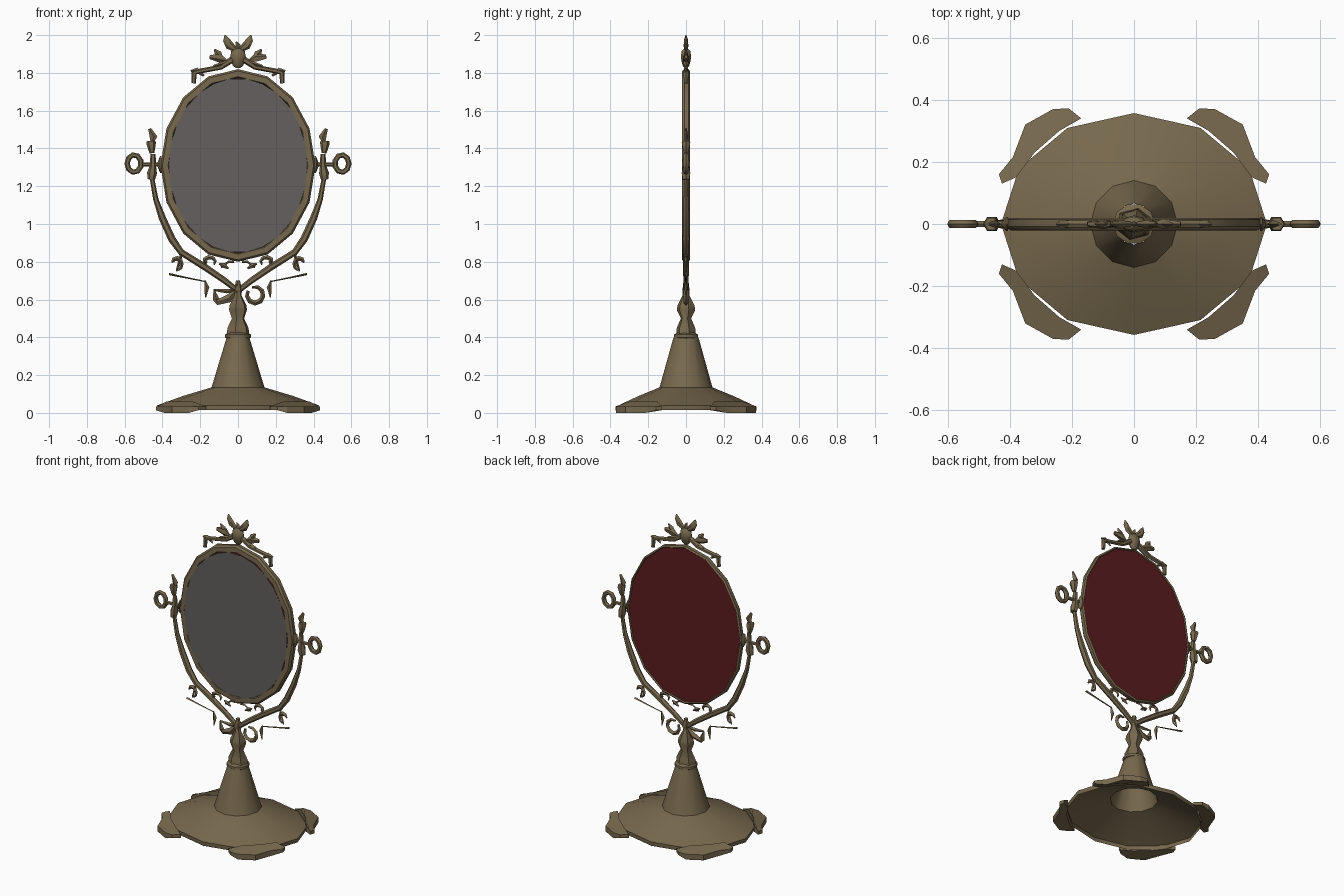
import bpy, bmesh, math
from mathutils import Vector

if "Cube" in bpy.data.objects:
    bpy.data.objects.remove(bpy.data.objects["Cube"])


def material(name, rgb):
    m = bpy.data.materials.new(name)
    m.diffuse_color = (*rgb, 1)
    m.use_nodes = True
    m.node_tree.nodes["Principled BSDF"].inputs["Base Color"].default_value = m.diffuse_color
    return m


BRASS = material("aged brass", (0.185, 0.14, 0.075))
GLASS = material("grey glass", (0.125, 0.118, 0.113))
RED = material("dark red backing", (0.105, 0.012, 0.014))


def finish(name, bm, mat=BRASS, angle=45):
    bmesh.ops.recalc_face_normals(bm, faces=bm.faces)
    me = bpy.data.meshes.new(name)
    bm.to_mesh(me)
    bm.free()
    me.polygons.foreach_set("use_smooth", [True] * len(me.polygons))
    me.set_sharp_from_angle(angle=math.radians(angle))
    me.materials.append(mat)
    ob = bpy.data.objects.new(name, me)
    bpy.context.collection.objects.link(ob)
    return ob


def bridge(bm, rings, loop=False, caps=False):
    n = len(rings[0])
    vs = [[bm.verts.new(p) for p in r] for r in rings]
    pairs = list(zip(vs, vs[1:])) + ([(vs[-1], vs[0])] if loop else [])
    for a, b in pairs:
        for i in range(n):
            j = (i + 1) % n
            bm.faces.new((a[i], a[j], b[j], b[i]))
    if caps:
        bm.faces.new(vs[0])
        bm.faces.new(vs[-1])


def lathe(name, profile, n, caps=True, turn=0.0):
    """Stack of elliptical rings (rx, ry, z)."""
    bm = bmesh.new()
    a = [2 * math.pi * i / n + turn for i in range(n)]
    bridge(bm, [[(rx * math.cos(t), ry * math.sin(t), z) for t in a] for rx, ry, z in profile], caps=caps)
    return finish(name, bm)


def sweep(name, pts, radii, depth=1.0, n=6, loop=False, mirror=False):
    """Tapered rod through (x, z) points in the mirror plane."""
    for side in ((1, -1) if mirror else (1,)):
        P = [Vector((x * side, z)) for x, z in pts]
        m = len(P)
        rings = []
        for k, p in enumerate(P):
            r = radii[k] if isinstance(radii, (list, tuple)) else radii
            q0 = P[(k - 1) % m] if loop else P[max(k - 1, 0)]
            q1 = P[(k + 1) % m] if loop else P[min(k + 1, m - 1)]
            t = (q1 - q0).normalized()
            ring = []
            for i in range(n):
                c = 2 * math.pi * i / n
                u = r * math.cos(c)
                ring.append((p.x - t.y * u, r * depth * math.sin(c), p.y + t.x * u))
            rings.append(ring)
        bm = bmesh.new()
        bridge(bm, rings, loop=loop, caps=not loop)
        finish(name + ("" if not mirror else "_right" if side > 0 else "_left"), bm)


def arc(cx, cz, rx, rz, a0, a1, k):
    return [(cx + rx * math.cos(math.radians(a0 + (a1 - a0) * i / k)),
             cz + rz * math.sin(math.radians(a0 + (a1 - a0) * i / k))) for i in range(k + 1)]


def plate(name, rx, rz, y, n, mat):
    bm = bmesh.new()
    vs = [bm.verts.new((p[0], y, p[1])) for p in arc(0, 1.31, rx, rz, 0, 360, n)[:-1]]
    f = bm.faces.new(vs)
    f.normal_update()
    if f.normal.y * y < 0:
        f.normal_flip()
    me = bpy.data.meshes.new(name)
    bm.to_mesh(me)
    bm.free()
    me.materials.append(mat)
    bpy.context.collection.objects.link(bpy.data.objects.new(name, me))


# Hollow flared base
lathe("base", [(0.425, 0.355, 0.014), (0.428, 0.357, 0.04), (0.29, 0.25, 0.09),
               (0.14, 0.14, 0.135), (0.06, 0.066, 0.40)], 12, caps=False)

# Leaf feet on the four diagonals
outline = [(.17, .34), (.21, .372), (.26, .37), (.35, .32), (.39, .215), (.435, .16),
           (.425, .13), (.38, .15), (.32, .23), (.24, .30)]
for i, (sx, sy) in enumerate(((1, 1), (-1, 1), (-1, -1), (1, -1))):
    bm = bmesh.new()
    lo = [(x * sx, y * sy, 0.0 if 2 <= k <= 4 else 0.014) for k, (x, y) in enumerate(outline)]
    hi = [(x * sx, y * sy, 0.035 if k < 7 else 0.06) for k, (x, y) in enumerate(outline)]
    bridge(bm, [lo, hi], caps=True)
    finish("foot_%d" % (i + 1), bm, angle=25)

# Collar and baluster stem
lathe("collar", [(.055, .055, .39), (.068, .066, .40), (.068, .066, .415), (.05, .05, .425)], 10)
lathe("stem", [(.062, .052, .42), (.058, .05, .45), (.034, .028, .50), (.05, .05, .545),
               (.046, .046, .57), (.02, .02, .62), (.012, .014, .70)], 6, turn=0.3)

# Oval frame: closed section (inset, y) carried round the ellipse
sec = [(0, -.008), (.010, -.02), (.04, -.021), (.046, -.008), (.03, .010), (.016, .012), (.009, .02), (0, .014)]
bm = bmesh.new()
bridge(bm, [[(x, y, z) for s, y in sec for x, z in [((0.41 - s) * math.cos(t), 1.31 + (0.51 - s) * math.sin(t))]]
            for t in (2 * math.pi * i / 16 for i in range(16))], loop=True)
finish("mirror_frame", bm, angle=35)
plate("mirror_glass", 0.367, 0.462, -0.0225, 26, GLASS)
plate("mirror_back", 0.396, 0.496, 0.0145, 16, RED)

# Curved support arms
sweep("arm", [(0, .645), (.07, .70), (.18, .775), (.30, .85), (.35, .92), (.40, 1.03), (.435, 1.13), (.455, 1.24), (.45, 1.32)],
      [.014, .016, .018, .017, .02, .019, .014, .012, .012], mirror=True)
sweep("arm_sleeve", [(.46, 1.235), (.455, 1.27), (.45, 1.31), (.45, 1.37)], [.02, .026, .016, .014], mirror=True)
# Finials above the pivots
sweep("finial_cup", [(.455, 1.375), (.457, 1.39), (.46, 1.43), (.46, 1.44)], [.012, .017, .026, .022], mirror=True)
sweep("finial_leaf", [(.455, 1.43), (.447, 1.46), (.468, 1.505)], [.008, .02, .008], .6, 4, mirror=True)
# Pivot rods, washers and ring handles
sweep("pivot_rod", [(.39, 1.315), (.515, 1.315)], .011, mirror=True)
sweep("pivot_washer", [(.405, 1.315), (.412, 1.315), (.425, 1.315)], [.045, .045, .014], .5, 8, mirror=True)
sweep("ring_handle", arc(.55, 1.32, .037, .046, 0, 360, 9)[:-1], .0145, loop=True, mirror=True)

# Scrolls and ribbons below the mirror
sweep("outer_scroll", arc(.325, .785, .027, .033, 20, 250, 6), [.004, .012, .014, .012, .01, .008, .004], .8, 4, mirror=True)
sweep("scroll_stalk", [(.325, .75), (.30, .84)], [.005, .008], 1, 4, mirror=True)
sweep("ribbon", [(.365, .735), (.27, .715), (.17, .695)], [.006, .004, .003], 1.5, 4, mirror=True)
sweep("ribbon_end", [(.175, .70), (.165, .665), (.172, .61)], [.004, .013, .003], .7, 4, mirror=True)
sweep("inner_scroll", arc(.15, .80, .03, .024, -60, 220, 6), [.004, .009, .012, .012, .01, .008, .004], .8, 4, mirror=True)
sweep("leaf_bud", [(.05, .765), (.075, .78), (.10, .79)], [.004, .014, .004], .7, 4, mirror=True)
sweep("leaf_stalk", [(.02, .80), (.05, .80), (.09, .77)], [.007, .006, .004], 1, 4, mirror=True)
sweep("link_stalk", [(.19, .77), (.17, .80), (.18, .82)], [.008, .009, .004], 1, 4, mirror=True)
# Bow at the arm joint
sweep("bow_loop_right", arc(.09, .625, .043, .043, 150, 470, 8), [.008, .011, .013, .014, .014, .012, .012, .01, .006], 1, 4)
sweep("bow_loop_left", [(-.01, .65), (-.06, .645), (-.125, .65), (-.115, .60), (-.11, .585), (-.05, .605), (-.01, .65)],
      [.006, .012, .008, .018, .014, .022, .008], .6, 4)
sweep("bow_knot", [(0, .62), (0, .655), (0, .70)], [.014, .026, .008], .9)

# Crest: side branches, centre boss, leaves and blossoms
sweep("crest_branch", [(.235, 1.745), (.232, 1.80), (.20, 1.81), (.09, 1.83), (.04, 1.865), (0, 1.88)],
      [.012, .015, .013, .013, .017, .012], mirror=True)
sweep("branch_tip", [(.25, 1.81), (.22, 1.815), (.18, 1.785)], [.005, .014, .006], .8, 4, mirror=True)
sweep("crest_boss", [(0, 1.825), (0, 1.84), (0, 1.88), (0, 1.915), (0, 1.93)], [.012, .028, .042, .036, .014], .65, 8)
sweep("crest_leaf", [(.01, 1.92), (.045, 1.945), (.062, 1.975), (.068, 2.0)], [.012, .023, .018, .004], .6, 6, mirror=True)
sweep("crest_bud", [(0, 1.91), (0, 1.95), (-.01, 1.965)], [.014, .012, .003], .8, 4)
sweep("blossom", [(.06, 1.865), (.095, 1.88), (.15, 1.885)], [.006, .025, .012], .7, 5, mirror=True)
sweep("blossom_petal", [(.085, 1.875), (.105, 1.90), (.125, 1.925)], [.008, .02, .004], .6, 4, mirror=True)
sweep("blossom_stalk", [(.03, 1.875), (.08, 1.85), (.13, 1.835)], [.01, .011, .006], 1, 4, mirror=True)
